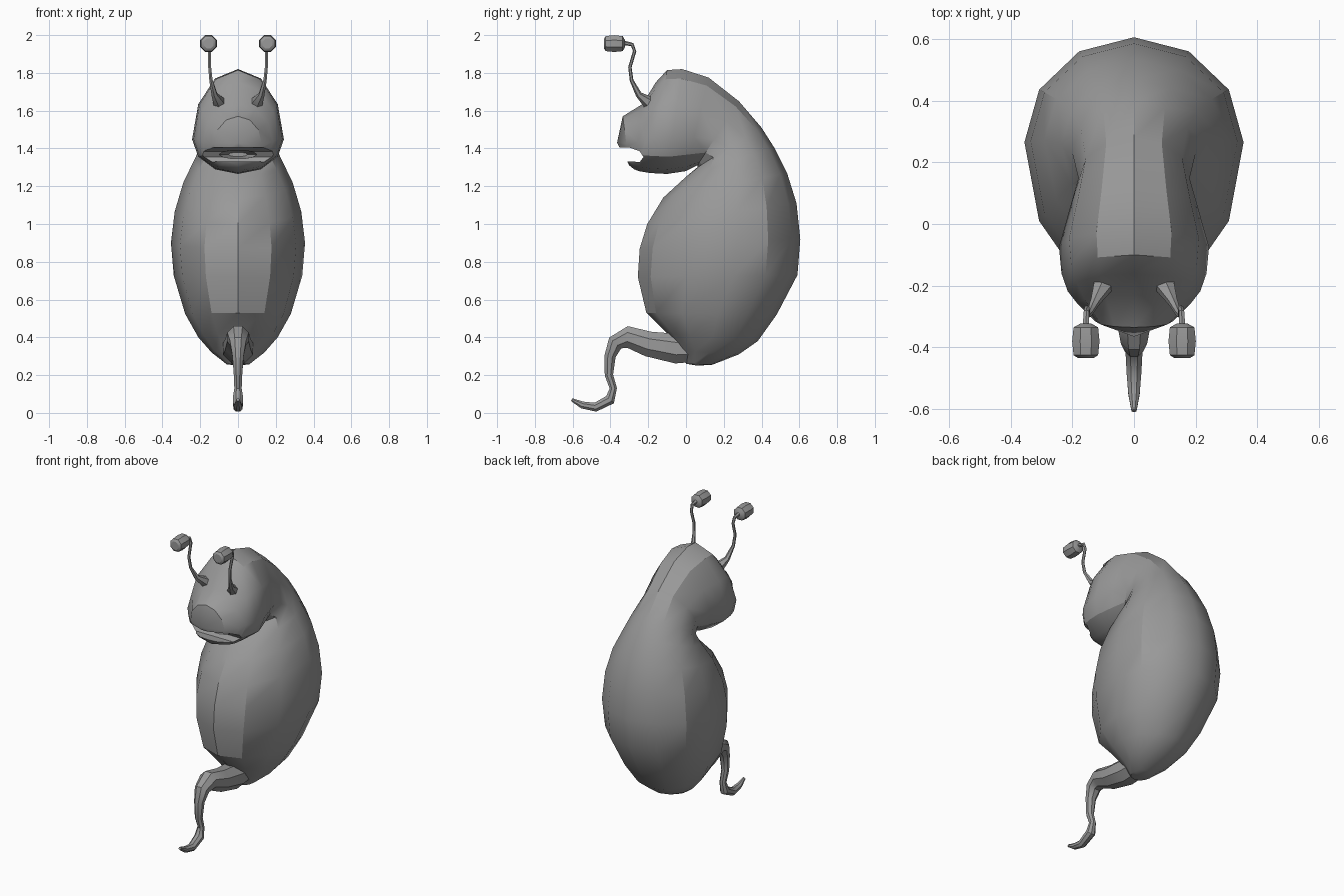
import bpy, bmesh, math
from mathutils import Vector

if "Cube" in bpy.data.objects:
    bpy.data.objects.remove(bpy.data.objects["Cube"])

grey = bpy.data.materials.new("grey skin")
grey.diffuse_color = (0.32, 0.32, 0.32, 1)
grey.use_nodes = True
grey.node_tree.nodes["Principled BSDF"].inputs["Base Color"].default_value = grey.diffuse_color


def loft(name, rings, angle=30, start=None, end=None):
    """Skin closed rings of points; optional pole points close the ends."""
    bm = bmesh.new()
    vr = [[bm.verts.new(p) for p in r] for r in rings]
    n = len(vr[0])
    for a, b in zip(vr, vr[1:]):
        for i in range(n):
            j = (i + 1) % n
            bm.faces.new((a[i], a[j], b[j], b[i]))
    for ring, pole in ((vr[0], start), (vr[-1], end)):
        if pole:
            c = bm.verts.new(pole)
            for i in range(n):
                bm.faces.new((ring[i], ring[(i + 1) % n], c))
        else:
            bm.faces.new(ring)
    bmesh.ops.recalc_face_normals(bm, faces=bm.faces)
    me = bpy.data.meshes.new(name)
    bm.to_mesh(me)
    bm.free()
    ob = bpy.data.objects.new(name, me)
    bpy.context.collection.objects.link(ob)
    me.materials.append(grey)
    smooth(ob, angle)
    return ob


def smooth(ob, angle):
    bpy.ops.object.select_all(action='DESELECT')
    ob.select_set(True)
    bpy.context.view_layer.objects.active = ob
    bpy.ops.object.shade_smooth_by_angle(angle=math.radians(angle))


def section(fy, fz, by, bz, w, t, n=12):
    """Egg-shaped ring from a belly-side point to a back-side point, widest at t."""
    f, b = Vector((0, fy, fz)), Vector((0, by, bz))
    pts = []
    for i in range(n):
        a = 2 * math.pi * i / n
        c = math.cos(a)
        s = t - t * c if c > 0 else t - (1 - t) * c
        p = f.lerp(b, s)
        p.x = w * math.sin(a)
        pts.append(p)
    return pts


def tube(name, path, n=8, angle=40):
    """Tapered tube along (x, y, z, radius) points."""
    P = [Vector(p[:3]) for p in path]
    rings = []
    for i, p in enumerate(P):
        d = (P[min(i + 1, len(P) - 1)] - P[max(i - 1, 0)]).normalized()
        u = Vector((1, 0, 0))
        u = (u - d * u.dot(d)).normalized()
        v = d.cross(u)
        rings.append([p + path[i][3] * (u * math.cos(2 * math.pi * (k + .5) / n)
                                        + v * math.sin(2 * math.pi * (k + .5) / n))
                      for k in range(n)])
    return loft(name, rings, angle)


# Body, neck and head in one bent skin: belly y, z, back y, z, half width, widest spot
body_rings = [
    (0.00, 0.26, 0.14, 0.255, 0.06, .5),
    (-0.03, 0.33, 0.28, 0.31, 0.14, .5),
    (-0.10, 0.42, 0.38, 0.38, 0.21, .5),
    (-0.21, 0.53, 0.48, 0.52, 0.28, .55),
    (-0.255, 0.72, 0.59, 0.73, 0.34, .6),
    (-0.245, 0.87, 0.605, 0.92, 0.355, .6),
    (-0.205, 1.00, 0.585, 1.11, 0.335, .6),
    (-0.12, 1.14, 0.535, 1.27, 0.29, .6),
    (0.00, 1.25, 0.47, 1.40, 0.235, .55),
    (0.06, 1.30, 0.40, 1.51, 0.20, .5),
    (0.06, 1.31, 0.28, 1.65, 0.18, .4),
    (0.00, 1.28, 0.12, 1.775, 0.21, .36),
    (-0.10, 1.265, -0.02, 1.82, 0.243, .33),
    (-0.19, 1.27, -0.10, 1.815, 0.235, .33),
    (-0.25, 1.28, -0.16, 1.75, 0.215, .36),
    (-0.275, 1.29, -0.23, 1.635, 0.185, .42),
    (-0.30, 1.31, -0.335, 1.57, 0.125, .45),
]
body = loft("body", [section(*r) for r in body_rings],
            start=(0, 0.06, 0.25), end=(0, -0.365, 1.43))

# Mouth: a slot across the snout and a pocket behind it
slot = [(-0.5, 1.41), (-0.3, 1.405), (-0.245, 1.385), (-0.225, 1.355),
        (-0.245, 1.328), (-0.3, 1.332), (-0.5, 1.332)]
cut_slot = loft("mouth_slot_cutter", [[(x, y, z) for y, z in slot] for x in (-.4, .4)])
pocket = [(-0.3, 0.10, 0.024), (-0.2, 0.10, 0.022), (-0.1, 0.05, 0.012)]
cut_pocket = loft("mouth_pocket_cutter", [
    [(w * math.cos(k * math.pi / 5), y, 1.368 + h * math.sin(k * math.pi / 5))
     for k in range(10)] for y, w, h in pocket])
for cutter in (cut_slot, cut_pocket):
    bpy.context.view_layer.objects.active = body
    m = body.modifiers.new("mouth", 'BOOLEAN')
    m.operation, m.solver, m.object = 'DIFFERENCE', 'EXACT', cutter
    bpy.ops.object.modifier_apply(modifier=m.name)
    bpy.data.objects.remove(cutter)
smooth(body, 30)

# Tail curling down and forward
tube("tail", [(0, 0.10, .34, .07), (0, -.05, .34, .085), (0, -.2, .365, .072),
              (0, -.31, .402, .062), (0, -.375, .37, .046), (0, -.402, .3, .032),
              (0, -.408, .2, .024), (0, -.385, .13, .021), (0, -.402, .07, .03),
              (0, -.48, .03, .026), (0, -.55, .042, .02), (0, -.605, .07, .009)])

# Eye stalks and eyes
for s, side in ((-1, "left"), (1, "right")):
    tube(side + "_eye_stalk", [
        (s * .09, -.15, 1.615, .045), (s * .10, -.2, 1.645, .034), (s * .125, -.25, 1.685, .017),
        (s * .143, -.288, 1.76, .010), (s * .15, -.297, 1.83, .009), (s * .152, -.272, 1.915, .009),
        (s * .154, -.285, 1.95, .010), (s * .156, -.335, 1.96, .012)], n=6)
    tube(side + "_eye", [(s * .156, y, 1.955, r) for y, r in (
        (-.322, .018), (-.335, .043), (-.38, .048), (-.425, .043), (-.434, .028))], angle=30)
